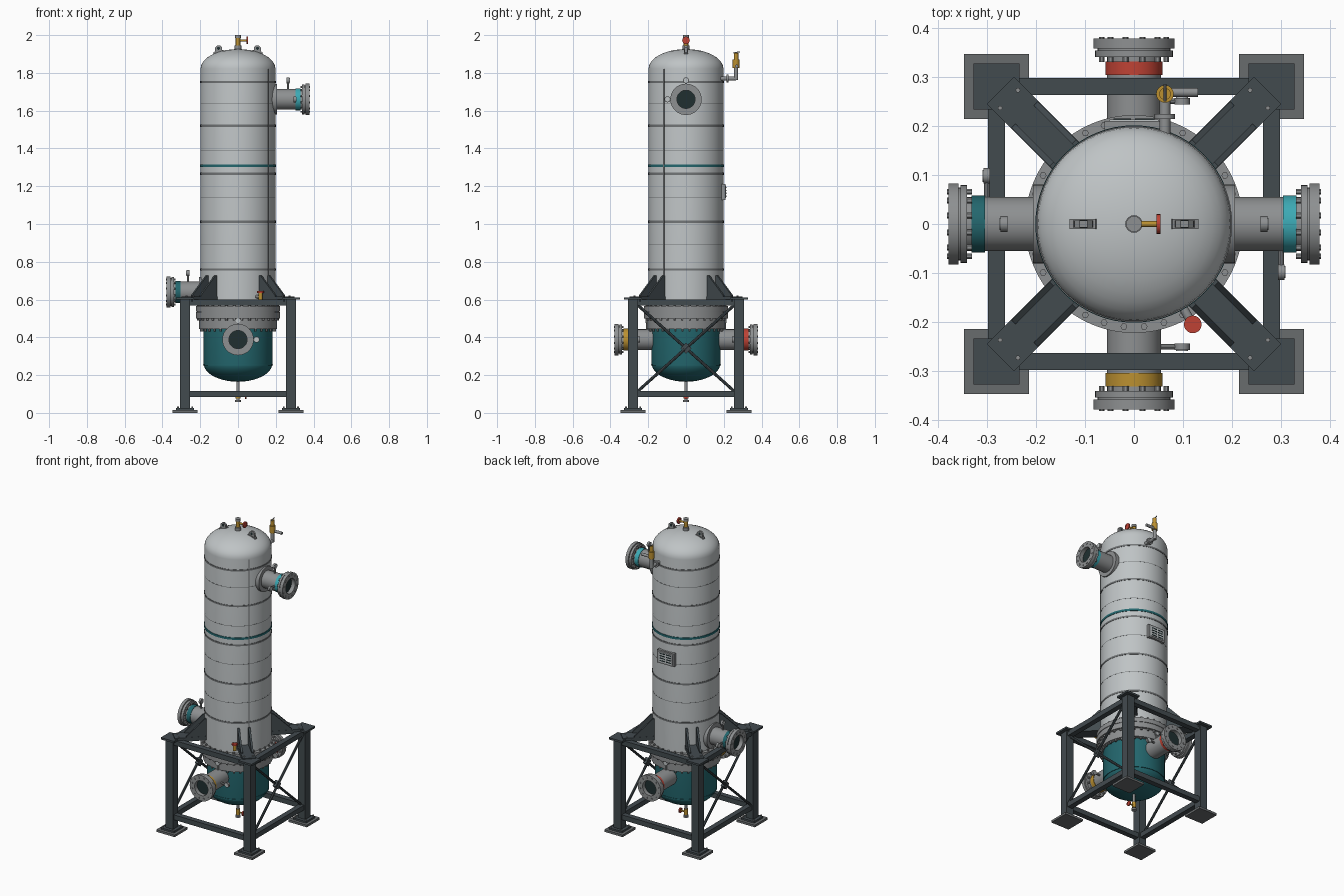
import bpy, bmesh, math
from mathutils import Vector, Matrix

if "Cube" in bpy.data.objects:
    bpy.data.objects.remove(bpy.data.objects["Cube"])

COLORS = {
    "shell_grey": (0.52, 0.55, 0.56), "flange_grey": (0.27, 0.28, 0.285),
    "frame_steel": (0.055, 0.07, 0.078), "band_grey": (0.17, 0.18, 0.185),
    "teal": (0.017, 0.135, 0.155), "cyan": (0.045, 0.40, 0.46),
    "red": (0.52, 0.055, 0.035), "yellow": (0.50, 0.28, 0.03),
    "dark_opening": (0.014, 0.028, 0.03), "base_grey": (0.14, 0.15, 0.155),
}
MATS = {}
for n, c in COLORS.items():
    MATS[n] = bpy.data.materials.new(n)
    MATS[n].diffuse_color = (*c, 1)


def finish(name, bm, mat):
    bmesh.ops.recalc_face_normals(bm, faces=bm.faces[:])
    me = bpy.data.meshes.new(name)
    bm.to_mesh(me)
    bm.free()
    me.shade_smooth()
    me.set_sharp_from_angle(angle=math.radians(32))
    me.materials.append(MATS[mat])
    ob = bpy.data.objects.new(name, me)
    bpy.context.collection.objects.link(ob)
    return ob


def lathe(name, prof, mat, origin=(0, 0, 0), axis=(0, 0, 1), segs=48, closed=False):
    """Spin (radius, height) points round an axis."""
    q = Vector(axis).to_track_quat('Z', 'Y')
    bm = bmesh.new()
    rings = []
    for r, h in prof:
        if r < 1e-6:
            rings.append([bm.verts.new(Vector(origin) + q @ Vector((0, 0, h)))] * segs)
        else:
            rings.append([bm.verts.new(Vector(origin) + q @ Vector(
                (r * math.cos(t), r * math.sin(t), h)))
                for t in (2 * math.pi * i / segs for i in range(segs))])
    pairs = list(zip(rings, rings[1:])) + ([(rings[-1], rings[0])] if closed else [])
    for a, b in pairs:
        for i in range(segs):
            j = (i + 1) % segs
            vs = list(dict.fromkeys((a[i], a[j], b[j], b[i])))
            if len(vs) > 2:
                bm.faces.new(vs)
    return finish(name, bm, mat)


def rod(name, a, b, r, mat, segs=16):
    a, b = Vector(a), Vector(b)
    L = (b - a).length
    return lathe(name, [(0, 0), (r, 0), (r, L), (0, L)], mat, a, b - a, segs)


def box(name, c, s, mat, rot=None):
    bm = bmesh.new()
    bmesh.ops.create_cube(bm, size=1)
    m = Matrix.Translation(c) @ (rot or Matrix()) @ Matrix.Diagonal((*s, 1))
    bmesh.ops.transform(bm, matrix=m, verts=bm.verts[:])
    return finish(name, bm, mat)


def prism(name, pts, thick, mat, m):
    """Extrude an outline in local XZ, centred on local Y."""
    bm = bmesh.new()
    f = bm.faces.new([bm.verts.new((x, -thick / 2, z)) for x, z in pts])
    new = bmesh.ops.extrude_face_region(bm, geom=[f])["geom"]
    bmesh.ops.translate(bm, vec=(0, thick, 0), verts=[v for v in new if isinstance(v, bmesh.types.BMVert)])
    bmesh.ops.transform(bm, matrix=m, verts=bm.verts[:])
    return finish(name, bm, mat)


def wheel(name, c, axis, r=0.02):
    lathe(name, [(r - .005, -.004), (r, -.004), (r, .004), (r - .005, .004)], "red", c, axis, 20, True)
    a = Vector(axis).normalized()
    rod(name + "_disc", Vector(c) - a * .002, Vector(c) + a * .002, r - .004, "red")


def dome(r, z, h, n=10):
    return [(r * math.cos(t), z + h * math.sin(t)) for t in (math.pi / 2 * i / n for i in range(n + 1))]


# Vessel body
lathe("shell", [(0.198, 0.56)] + dome(0.198, 1.822, 0.104), "shell_grey", segs=64)
lathe("lower_bowl", [(0.182, 0.45)] + dome(0.182, 0.262, -0.097), "teal", segs=64)
lathe("main_flange", [(.15, .565), (.222, .565), (.222, .537), (.218, .537), (.218, .533), (.222, .533),
                      (.222, .5), (.206, .5), (.206, .445), (.15, .445)], "flange_grey", segs=64)
for i in range(32):
    t = 2 * math.pi * (i + .5) / 32
    x, y = .21 * math.cos(t), .21 * math.sin(t)
    rod("flange_bolt", (x, y, .49), (x, y, .575), .007, "flange_grey", 6)
    x, y = .196 * math.cos(t), .196 * math.sin(t)
    rod("bowl_bolt", (x, y, .432), (x, y, .45), .006, "flange_grey", 6)


def hoop(name, z, h, r, mat):
    lathe(name, [(.19, z - h / 2), (r, z - h / 2), (r, z + h / 2), (.19, z + h / 2)], mat, segs=64, closed=True)


for z in (0.76, 1.012, 1.266, 1.52, 1.752):
    hoop("shell_band", z, 0.011, 0.2, "band_grey")
for z in (0.89, 1.14, 1.39, 1.64):
    hoop("shell_seam", z, 0.003, 0.1985, "band_grey")
hoop("teal_stripe", 1.309, 0.014, 0.201, "teal")
lathe("bowl_seam", [(.175, .25), (.184, .25), (.184, .256), (.175, .256)], "teal", closed=True)
a = math.radians(-36)
box("vertical_seam", (.198 * math.cos(a), .198 * math.sin(a), 1.22), (.006, .007, 1.2), "band_grey",
    Matrix.Rotation(a, 4, 'Z'))


# Pipe nozzles with flange, coloured band and gauges
def gauge(base, up, face, length):
    b, u, f = Vector(base), Vector(up), Vector(face)
    end = b + u * length
    rod("gauge_stem", b, end, .006, "flange_grey", 10)
    rod("gauge_body", end - f * .007, end + f * .007, .016, "flange_grey", 20)
    rod("gauge_dial", end + f * .007, end + f * .009, .012, "shell_grey", 20)


def nozzle(name, d, z, band, start, side, top_at, side_at):
    d, o, s = Vector(d), Vector((0, 0, z)), Vector(side)
    lathe(name, [(.055, start), (.055, .34), (.079, .34), (.079, .353), (.074, .353), (.074, .358),
                 (.083, .358), (.083, .378), (.048, .378), (.048, .34)], "flange_grey", o, d, 40)
    rod(name + "_opening", o + d * .34, o + d * .352, .05, "dark_opening", 32)
    rod(name + "_band", o + d * .304, o + d * .331, .058, band, 40)
    for i in range(12):
        t = 2 * math.pi * (i + .5) / 12
        p = o + s * .068 * math.cos(t) + Vector((0, 0, .068 * math.sin(t)))
        rod(name + "_bolt", p + d * .33, p + d * .381, .006, "flange_grey", 6)
    gauge(o + d * top_at, (0, 0, 1), d, .10)
    gauge(o + d * side_at, s, d, .098)


nozzle("upper_nozzle", (1, 0, 0), 1.66, "cyan", .17, (0, -1, 0), .265, .30)
nozzle("lower_nozzle", (-1, 0, 0), 0.64, "teal", .17, (0, 1, 0), .265, .30)
nozzle("front_nozzle", (0, -1, 0), 0.388, "yellow", .15, (1, 0, 0), .205, .25)
nozzle("back_nozzle", (0, 1, 0), 0.388, "red", .15, (1, 0, 0), .205, .25)
rod("upper_pad", (.165, 0, 1.66), (.206, 0, 1.66), .08, "flange_grey", 40)
rod("lower_pad", (-.165, 0, .64), (-.206, 0, .64), .08, "flange_grey", 40)

# Top vent valve, lifting lugs
rod("vent_base", (0, 0, 1.91), (0, 0, 1.945), .018, "flange_grey")
rod("vent_body", (0, 0, 1.945), (0, 0, 1.985), .012, "yellow")
rod("vent_cap", (0, 0, 1.985), (0, 0, 2.0), .016, "flange_grey")
rod("vent_stem", (0, 0, 1.972), (.05, 0, 1.972), .006, "yellow")
wheel("vent_wheel", (.05, 0, 1.972), (1, 0, 0))
for s in (-1, 1):
    prism("lifting_lug", [(-.022, 0), (.022, 0), (.018, .04), (.008, .05), (-.008, .05), (-.018, .04)], .014,
          "flange_grey", Matrix.Translation((s * .103, 0, 1.895)))
    box("lug_pad", (s * .103, 0, 1.908), (.056, .02, .014), "flange_grey", Matrix.Rotation(s * .3, 4, 'Y'))
    rod("lug_hole", (s * .103, -.008, 1.93), (s * .103, .008, 1.93), .008, "dark_opening")

# Relief valve on the upper back
rod("relief_pipe", (.063, .17, 1.77), (.063, .265, 1.77), .011, "flange_grey")
rod("relief_flange", (.063, .214, 1.77), (.063, .224, 1.77), .021, "flange_grey")
rod("relief_riser", (.063, .265, 1.762), (.063, .265, 1.83), .011, "flange_grey")
rod("relief_body", (.063, .265, 1.825), (.063, .265, 1.87), .018, "yellow")
rod("relief_bonnet", (.063, .265, 1.87), (.063, .265, 1.905), .012, "yellow")
rod("relief_outlet", (.063, .268, 1.835), (.13, .268, 1.835), .009, "flange_grey")
rod("relief_lever", (.063, .25, 1.905), (.063, .285, 1.912), .003, "flange_grey", 8)

# Side valve above the main flange
d = Vector((.505, -.863, 0))
rod("side_valve_pipe", d * .18 + Vector((0, 0, .615)), d * .24 + Vector((0, 0, .615)), .009, "flange_grey")
rod("side_valve_body", d * .237 + Vector((0, 0, .6)), d * .237 + Vector((0, 0, .635)), .011, "yellow")
wheel("side_valve_wheel", d * .237 + Vector((0, 0, .64)), (0, 0, 1), .018)

# Bottom drain
rod("drain_pipe", (0, 0, .06), (0, 0, .18), .008, "flange_grey")
rod("drain_valve", (0, 0, .075), (0, 0, .11), .013, "yellow")
rod("drain_end", (0, 0, .058), (0, 0, .068), .016, "flange_grey")
rod("drain_stem", (0, 0, .09), (.04, 0, .09), .005, "yellow")
wheel("drain_wheel", (.04, 0, .09), (1, 0, 0), .016)

# Nameplate on the back
box("nameplate", (0, .199, 1.17), (.12, .022, .085), "flange_grey")
box("nameplate_face", (0, .211, 1.17), (.1, .004, .066), "shell_grey")
for i in range(4):
    for x, w in ((-.024, .036), (.022, .04)):
        box("nameplate_row", (x, .2135, 1.147 + i * .0155), (w, .002, .006), "dark_opening")

# Support frame corners
for sx in (-1, 1):
    for sy in (-1, 1):
        x, y = sx * .28, sy * .28
        box("base_plate", (x, y, .007), (.132, .132, .014), "base_grey")
        box("foot_plate", (x, y, .019), (.094, .094, .012), "frame_steel")
        box("leg", (x, y, .31), (.052, .052, .58), "frame_steel")
        box("leg_cap", (x, y, .605), (.094, .094, .012), "frame_steel")
        for bx in (-1, 1):
            for by in (-1, 1):
                px, py = x + bx * .038, y + by * .038
                rod("anchor_bolt", (px, py, .02), (px, py, .034), .005, "flange_grey", 6)
        ang = math.atan2(sy, sx)
        rot = Matrix.Rotation(ang, 4, 'Z')
        u = Vector((math.cos(ang), math.sin(ang), 0))
        box("bracket_beam", u * .285 + Vector((0, 0, .603)), (.2, .078, .026), "frame_steel", rot)
        for o in (-.032, .032):
            prism("bracket_gusset", [(.185, .61), (.315, .61), (.315, .622), (.205, .728), (.185, .728)], .012,
                  "frame_steel", rot @ Matrix.Translation((0, o, 0)))
            p = rot @ Vector((.36, o * .8, 0))
            rod("bracket_bolt", (p.x, p.y, .61), (p.x, p.y, .621), .005, "flange_grey", 6)

# Rails and cross bracing
for s in (-1, 1):
    for z in (.585, .1):
        box("rail_x", (0, s * .28, z), (.52, .034, .032), "frame_steel")
        box("rail_y", (s * .28, 0, z), (.034, .52, .032), "frame_steel")
    for k in (-1, 1):
        rod("cross_brace", (s * (.28 + k * .006), -k * .255, .115), (s * (.28 + k * .006), k * .255, .57),
            .008, "frame_steel", 8)
    box("brace_plate", (s * .28, 0, .342), (.022, .04, .04), "frame_steel", Matrix.Rotation(.78, 4, 'X'))

for m in bpy.data.materials:
    if m.users and not m.is_grease_pencil:
        m.use_nodes = True
        m.node_tree.nodes["Principled BSDF"].inputs["Base Color"].default_value = m.diffuse_color
